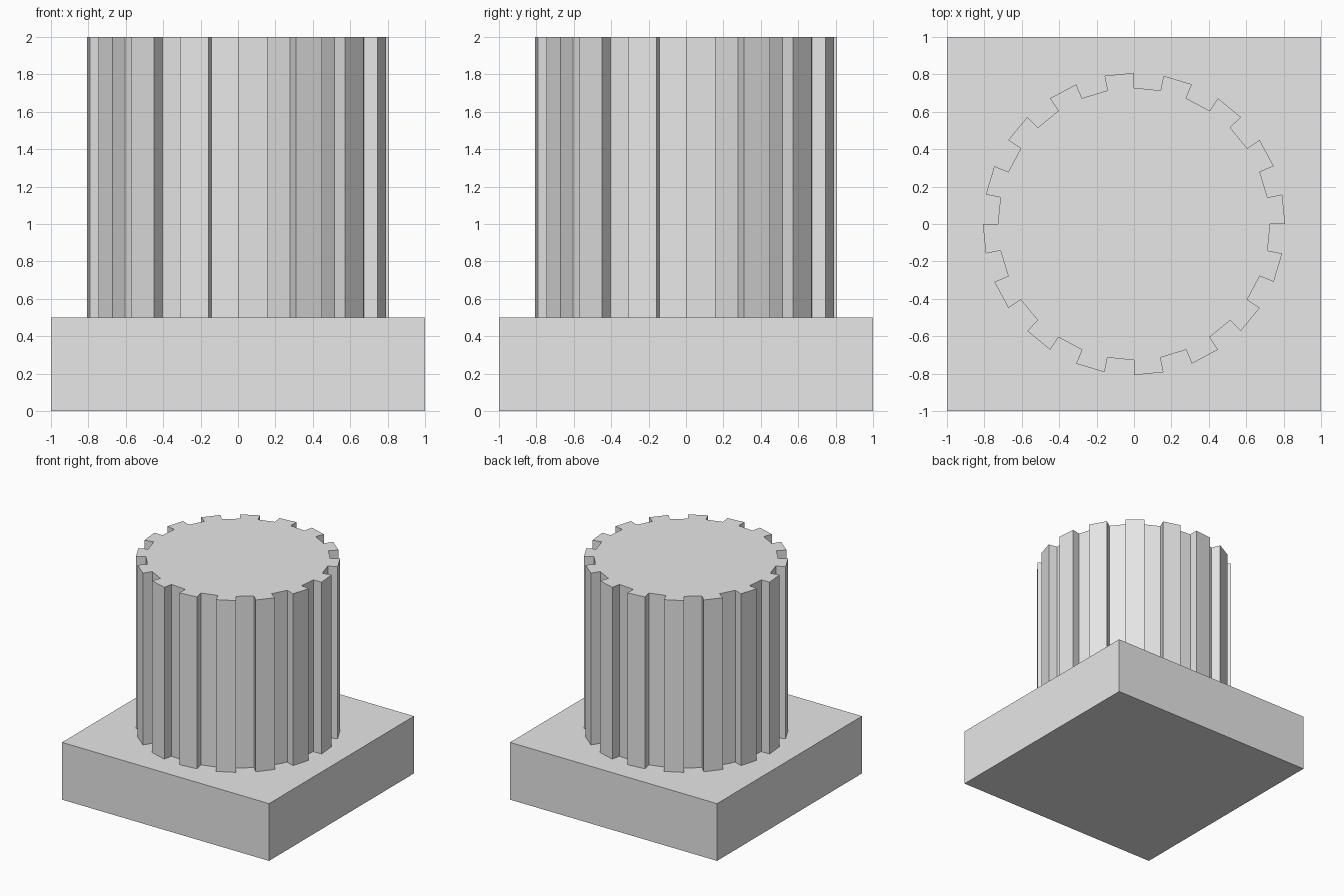
import bpy, bmesh, math

if "Cube" in bpy.data.objects:
    bpy.data.objects.remove(bpy.data.objects["Cube"])

grey = bpy.data.materials.new("light_grey")
grey.diffuse_color = (0.8, 0.8, 0.8, 1)
grey.use_nodes = True
grey.node_tree.nodes["Principled BSDF"].inputs["Base Color"].default_value = grey.diffuse_color


def extruded(name, points, z0, z1):
    """Closed prism from a counter-clockwise outline."""
    bm = bmesh.new()
    face = bm.faces.new([bm.verts.new((x, y, z0)) for x, y in points])
    ext = bmesh.ops.extrude_face_region(bm, geom=[face], use_keep_orig=True)
    top = [v for v in ext["geom"] if isinstance(v, bmesh.types.BMVert)]
    bmesh.ops.translate(bm, verts=top, vec=(0, 0, z1 - z0))
    bmesh.ops.recalc_face_normals(bm, faces=bm.faces)
    mesh = bpy.data.meshes.new(name)
    bm.to_mesh(mesh)
    bm.free()
    mesh.materials.append(grey)
    obj = bpy.data.objects.new(name, mesh)
    bpy.context.collection.objects.link(obj)
    return obj


# Square base
extruded("base", [(-1, -1), (1, -1), (1, 1), (-1, 1)], 0, 0.5)

# Fluted column: 32 flat segments, alternately raised and recessed
SEGMENTS, OUTER, INNER = 32, 0.808, 0.728
outline = []
for k in range(SEGMENTS):
    r = OUTER if k % 2 == 0 else INNER
    for a in (k, k + 1):
        t = 2 * math.pi * a / SEGMENTS
        outline.append((r * math.cos(t), r * math.sin(t)))
extruded("fluted_column", outline, 0.5, 2.0)
